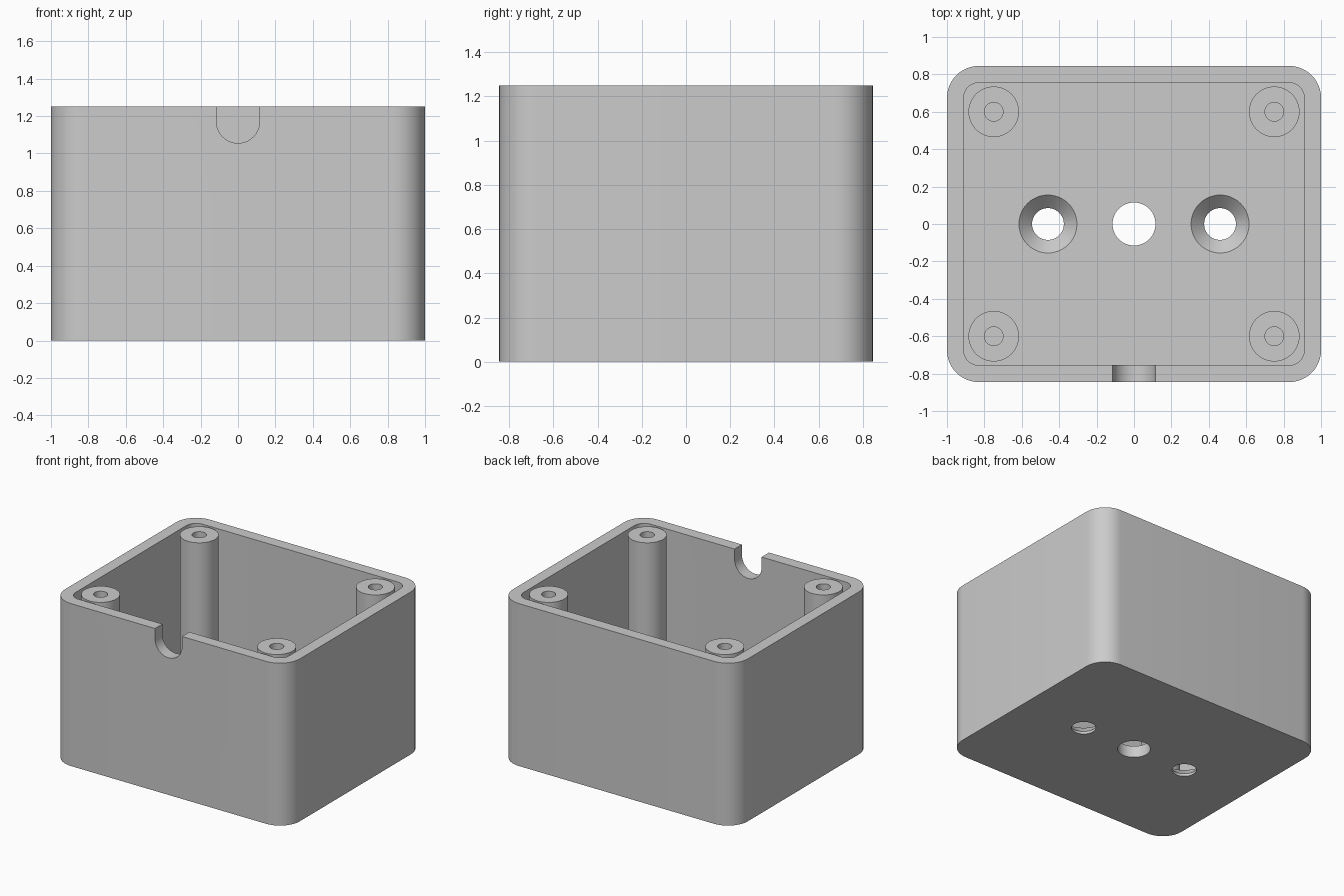
import bpy, bmesh
from math import cos, sin, pi, radians

if "Cube" in bpy.data.objects:
    bpy.data.objects.remove(bpy.data.objects["Cube"])

HEIGHT, FLOOR, WALL = 1.25, 0.09, 0.09
HALF_X, HALF_Y, CORNER = 1.0, 0.845, 0.17

grey = bpy.data.materials.new("grey_plastic")
grey.use_nodes = True
grey.diffuse_color = (0.6, 0.6, 0.6, 1)
grey.node_tree.nodes["Principled BSDF"].inputs["Base Color"].default_value = (0.6, 0.6, 0.6, 1)


def make_object(name, bm):
    bmesh.ops.recalc_face_normals(bm, faces=bm.faces[:])
    mesh = bpy.data.meshes.new(name)
    bm.to_mesh(mesh)
    bm.free()
    mesh.materials.append(grey)
    obj = bpy.data.objects.new(name, mesh)
    bpy.context.collection.objects.link(obj)
    return obj


def loft(name, rings, capped=True):
    """Skin a list of equal-length point rings, optionally closing both ends."""
    bm = bmesh.new()
    loops = [[bm.verts.new(p) for p in ring] for ring in rings]
    for low, high in zip(loops, loops[1:]):
        for i in range(len(low)):
            j = (i + 1) % len(low)
            bm.faces.new((low[i], low[j], high[j], high[i]))
    if capped:
        bm.faces.new(loops[0][::-1])
        bm.faces.new(loops[-1])
    return make_object(name, bm)


def rounded_rect(hx, hy, r, z, steps=12):
    ring = []
    for q, (sx, sy) in enumerate(((1, 1), (-1, 1), (-1, -1), (1, -1))):
        for k in range(steps + 1):
            a = (q + k / steps) * pi / 2
            ring.append((sx * (hx - r) + r * cos(a), sy * (hy - r) + r * sin(a), z))
    return ring


def circle(x, y, r, z, n=48):
    return [(x + r * cos(2 * pi * i / n), y + r * sin(2 * pi * i / n), z) for i in range(n)]


def notch_outline(y, r=0.115, centre=1.17, n=24):
    arc = [(r * cos(pi + pi * i / n), y, centre + r * sin(pi + pi * i / n)) for i in range(n + 1)]
    return arc + [(r, y, HEIGHT + 0.1), (-r, y, HEIGHT + 0.1)]


def smooth(obj):
    bpy.ops.object.select_all(action='DESELECT')
    obj.select_set(True)
    bpy.context.view_layer.objects.active = obj
    bpy.ops.object.shade_smooth_by_angle(angle=radians(30))


# Outer body
box = loft("box_shell", [rounded_rect(HALF_X, HALF_Y, CORNER, z) for z in (0, HEIGHT)])

# Cavity, cable notch, floor hole and two countersunk screw holes
inner = (HALF_X - WALL, HALF_Y - WALL, CORNER - WALL)
cutters = [
    loft("cavity_cutter", [rounded_rect(*inner, z) for z in (FLOOR, HEIGHT + 0.1)]),
    loft("notch_cutter", [notch_outline(y) for y in (-HALF_Y - 0.1, -HALF_Y + WALL + 0.1)]),
    loft("cable_hole_cutter", [circle(0, 0, 0.115, z) for z in (-0.1, 0.2)]),
]
for side in (-1, 1):
    profile = ((0.085, -0.1), (0.085, 0.02), (0.155, FLOOR), (0.155, 0.2))
    cutters.append(loft("screw_hole_cutter", [circle(side * 0.46, 0, r, z) for r, z in profile]))

for cutter in cutters:
    cut = box.modifiers.new(cutter.name, 'BOOLEAN')
    cut.operation, cut.solver, cut.object = 'DIFFERENCE', 'EXACT', cutter
    cutter.hide_render = True
bpy.context.view_layer.objects.active = box
for name in [m.name for m in box.modifiers]:
    bpy.ops.object.modifier_apply(modifier=name)
for cutter in cutters:
    bpy.data.objects.remove(cutter)
smooth(box)

# Corner screw posts with pilot bores
for sx, x_name in ((1, "left"), (-1, "right")):
    for sy, y_name in ((-1, "front"), (1, "back")):
        profile = ((0.135, FLOOR), (0.135, HEIGHT), (0.05, HEIGHT), (0.05, FLOOR))
        post = loft(f"screw_post_{y_name}_{x_name}",
                    [circle(sx * 0.75, sy * 0.6, r, z) for r, z in profile], capped=False)
        smooth(post)
